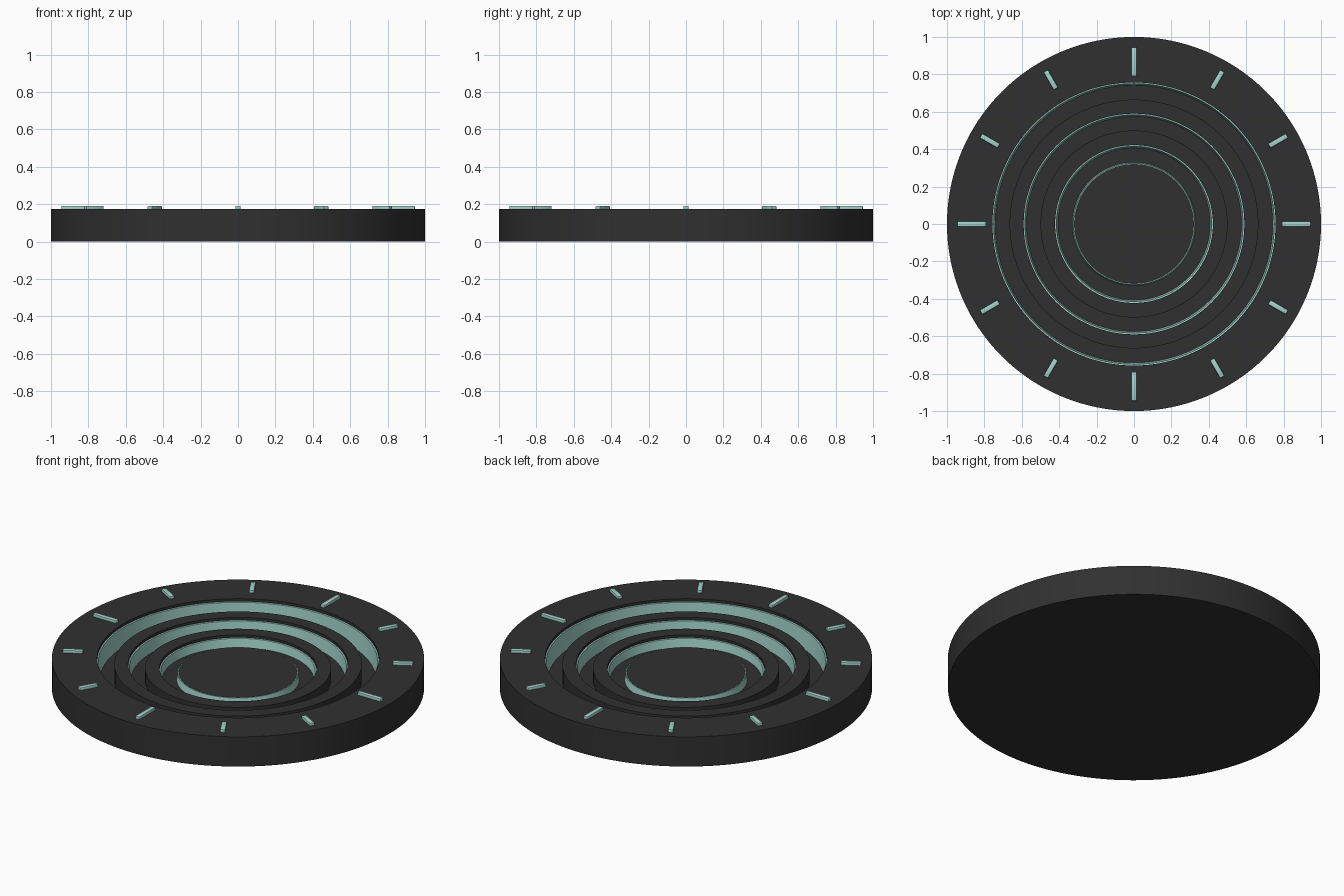
import bpy, bmesh, math

if "Cube" in bpy.data.objects:
    bpy.data.objects.remove(bpy.data.objects["Cube"])

SEGMENTS = 128
FLOOR = 0.05


def material(name, color):
    m = bpy.data.materials.new(name)
    m.diffuse_color = color
    m.use_nodes = True
    m.node_tree.nodes["Principled BSDF"].inputs["Base Color"].default_value = m.diffuse_color
    return m


DARK = material("charcoal", (0.03, 0.03, 0.03, 1))
TEAL = material("teal", (0.36, 0.66, 0.58, 1))


def finish(name, bm, mat):
    bmesh.ops.recalc_face_normals(bm, faces=bm.faces)
    me = bpy.data.meshes.new(name)
    bm.to_mesh(me)
    bm.free()
    ob = bpy.data.objects.new(name, me)
    bpy.context.collection.objects.link(ob)
    me.materials.append(mat)
    bpy.context.view_layer.objects.active = ob
    ob.select_set(True)
    bpy.ops.object.shade_smooth_by_angle(angle=math.radians(30))
    ob.select_set(False)
    return ob


def lathe(name, profile, mat, closed=True):
    # revolve (radius, height) points around z
    bm = bmesh.new()
    verts = [bm.verts.new((r, 0, z)) for r, z in profile]
    edges = [bm.edges.new(p) for p in zip(verts, verts[1:])]
    if closed:
        edges.append(bm.edges.new((verts[-1], verts[0])))
    bmesh.ops.spin(bm, geom=verts + edges, cent=(0, 0, 0), axis=(0, 0, 1),
                   angle=2 * math.pi, steps=SEGMENTS)
    bmesh.ops.remove_doubles(bm, verts=bm.verts, dist=1e-5)
    return finish(name, bm, mat)


# dark dish with stepped rings separated by grooves
lathe("dish_body", [
    (0, 0), (1, 0), (1, 0.176),
    (0.757, 0.176), (0.757, FLOOR), (0.665, FLOOR), (0.665, 0.143),
    (0.59, 0.143), (0.59, FLOOR), (0.5, FLOOR), (0.5, 0.118),
    (0.422, 0.118), (0.422, FLOOR), (0.32, FLOOR), (0.32, 0.092), (0, 0.092),
], DARK, closed=False)

# teal liners on the inward walls, leaning slightly inward at the bottom
for name, r, top in (("outer_liner", 0.757, 0.160), ("middle_liner", 0.59, 0.127),
                     ("inner_liner", 0.422, 0.102)):
    lathe(name, [(r, top), (r - 0.007, top - 0.002), (r - 0.015, FLOOR), (r, FLOOR)], TEAL)

# teal edge around the centre disc
lathe("centre_edge", [(0.32, 0.091), (0.324, 0.091), (0.33, FLOOR), (0.32, FLOOR)], TEAL)

# twelve raised tick marks, longer at the quarters
for i in range(12):
    r0, r1 = (0.79, 0.945) if i % 3 == 0 else (0.835, 0.945)
    bm = bmesh.new()
    bmesh.ops.create_cube(bm, size=1)
    for v in bm.verts:
        v.co = ((r0 + r1) / 2 + v.co.x * (r1 - r0), v.co.y * 0.028, 0.18 + v.co.z * 0.024)
    bmesh.ops.bevel(bm, geom=bm.edges[:], offset=0.005, segments=2, profile=0.5, affect='EDGES')
    tick = finish(f"tick_{i + 1}", bm, TEAL)
    tick.rotation_euler.z = math.radians(30 * i)
